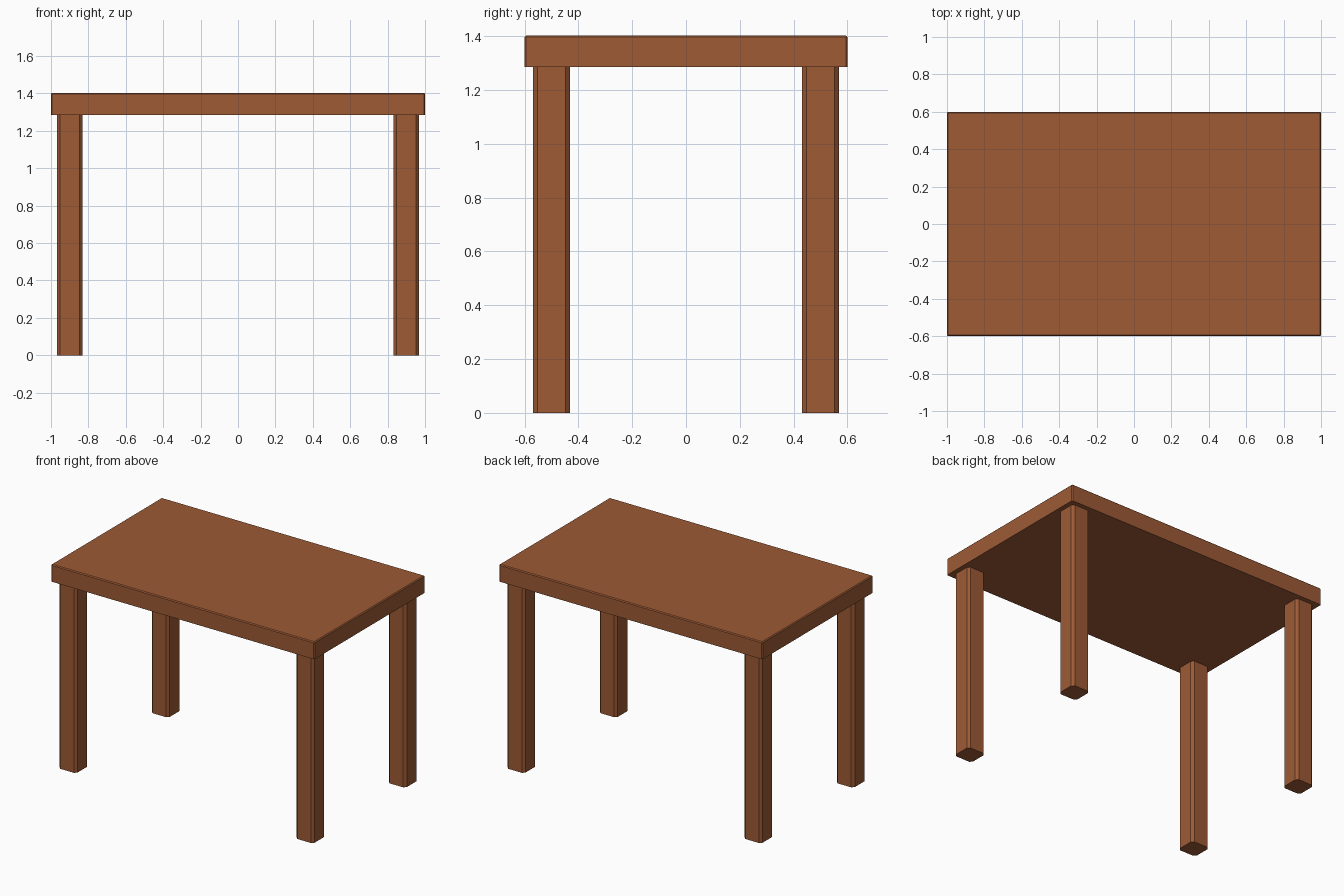
import bpy, bmesh

if "Cube" in bpy.data.objects:
    bpy.data.objects.remove(bpy.data.objects["Cube"])

wood = bpy.data.materials.new("warm brown wood")
wood.diffuse_color = (0.34, 0.103, 0.036, 1.0)
wood.use_nodes = True
wood.node_tree.nodes["Principled BSDF"].inputs["Base Color"].default_value = wood.diffuse_color


def chamfered_box(name, centre, size, chamfer, bevel_top):
    """Box with chamfered upright edges and, optionally, chamfered top edges."""
    bm = bmesh.new()
    bmesh.ops.create_cube(bm, size=1.0)
    for v in bm.verts:
        v.co = [c + p * s for c, p, s in zip(centre, v.co, size)]

    def chosen(e):
        a, b = e.verts
        upright = abs(a.co.z - b.co.z) > 1e-4
        on_top = min(a.co.z, b.co.z) > centre[2]
        return upright or (bevel_top and on_top)

    bmesh.ops.bevel(bm, geom=[e for e in bm.edges if chosen(e)], offset=chamfer,
                    segments=1, profile=0.5, affect='EDGES')
    bmesh.ops.recalc_face_normals(bm, faces=bm.faces)
    mesh = bpy.data.meshes.new(name)
    bm.to_mesh(mesh)
    bm.free()
    mesh.materials.append(wood)
    obj = bpy.data.objects.new(name, mesh)
    bpy.context.collection.objects.link(obj)
    return obj


TOP, UNDER = 1.403, 1.285

# Table top, sharp along the underside
chamfered_box("table_top", (0, 0, (TOP + UNDER) / 2), (2.0, 1.2, TOP - UNDER), 0.006, True)

# Four square legs with chamfered corners
for sx, side in ((-1, "left"), (1, "right")):
    for sy, end in ((-1, "front"), (1, "back")):
        chamfered_box(f"{end}_{side}_leg", (sx * 0.9, sy * 0.5, UNDER / 2),
                      (0.136, 0.136, UNDER), 0.016, False)
